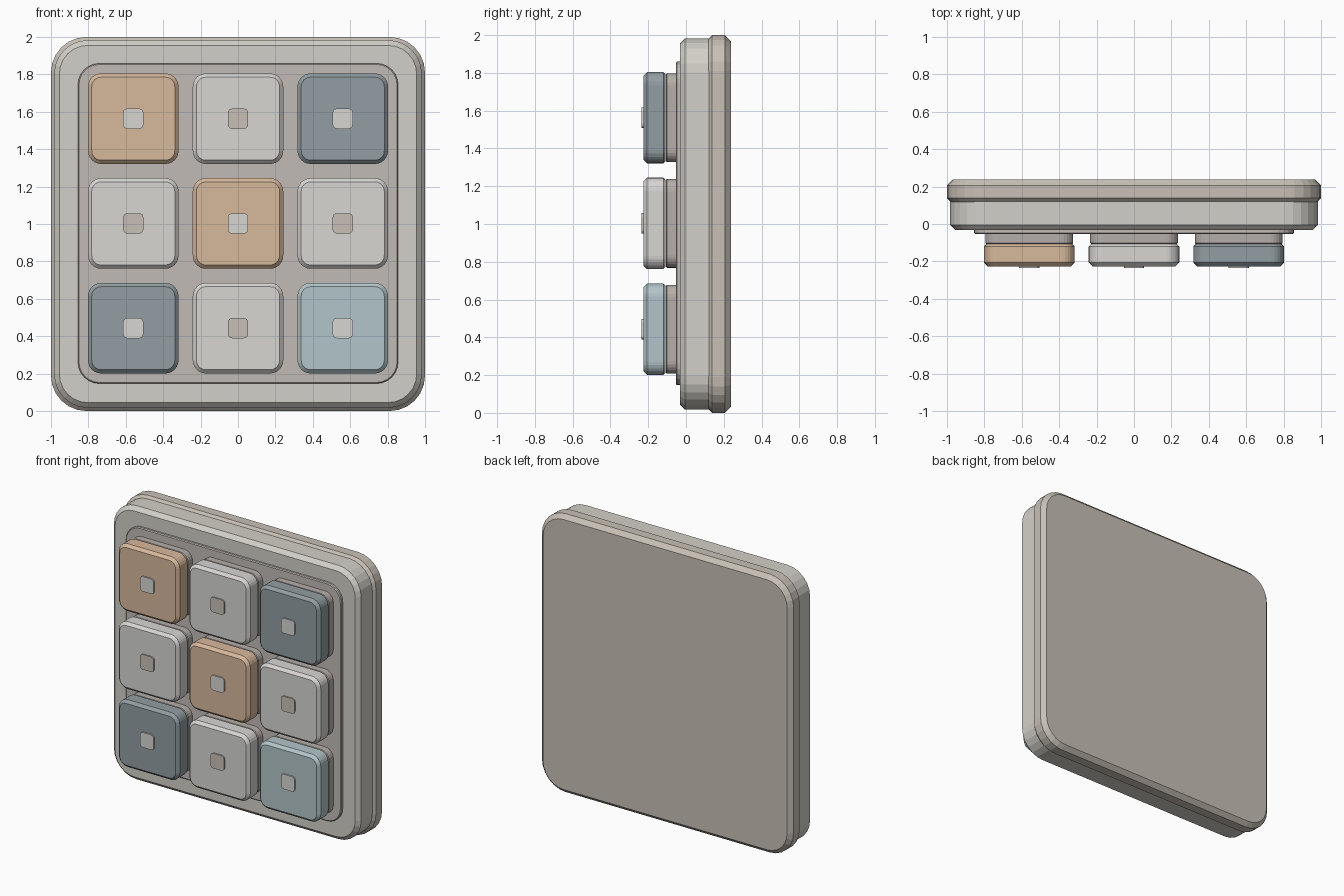
import bpy, bmesh
from math import sin, cos, pi

if "Cube" in bpy.data.objects:
    bpy.data.objects.remove(bpy.data.objects["Cube"])


def material(name, rgb):
    m = bpy.data.materials.new(name)
    m.diffuse_color = (*rgb, 1)
    m.use_nodes = True
    m.node_tree.nodes["Principled BSDF"].inputs["Base Color"].default_value = m.diffuse_color
    return m


LIGHT = material("light_grey", (0.68, 0.67, 0.65))
SHELL = material("shell_grey", (0.65, 0.63, 0.58))
TAUPE = material("taupe", (0.58, 0.53, 0.47))
DARK_TAUPE = material("dark_taupe", (0.47, 0.43, 0.40))
PANEL = material("panel_taupe", (0.54, 0.50, 0.47))
ORANGE = material("orange", (0.68, 0.48, 0.33))
SLATE = material("slate", (0.29, 0.34, 0.36))
BLUE = material("blue", (0.45, 0.56, 0.59))


def ring(half, r, steps):
    """Rounded square outline in x, z."""
    c = half - r
    pts = []
    for q, (sx, sz) in enumerate([(1, 1), (-1, 1), (-1, -1), (1, -1)]):
        for i in range(steps + 1):
            a = (q + i / steps) * pi / 2
            pts.append((sx * c + r * cos(a), sz * c + r * sin(a)))
    return pts


def slab(name, x, z, half, r, y0, y1, front, back, mat, steps=6):
    """Rounded square slab from y0 (front) to y1 (back) with chamfered rims."""
    sections = [(y0, front)] if front else []
    sections += [(y0 + front, 0), (y1 - back, 0)]
    if back:
        sections.append((y1, back))
    bm = bmesh.new()
    loops = [[bm.verts.new((px, y, pz)) for px, pz in ring(half - d, r - d, steps)]
             for y, d in sections]
    n = len(loops[0])
    for a, b in zip(loops, loops[1:]):
        for i in range(n):
            j = (i + 1) % n
            bm.faces.new((a[i], a[j], b[j], b[i]))
    bm.faces.new(loops[0])
    bm.faces.new(loops[-1][::-1])
    bmesh.ops.recalc_face_normals(bm, faces=bm.faces)
    me = bpy.data.meshes.new(name)
    bm.to_mesh(me)
    bm.free()
    me.materials.append(mat)
    ob = bpy.data.objects.new(name, me)
    ob.location = (x, 0, z)
    bpy.context.collection.objects.link(ob)
    return ob


# Housing: back plate, front shell and raised key panel
slab("back_plate", 0, 1, 1.0, 0.19, 0.11, 0.237, 0.028, 0.03, TAUPE)
slab("front_shell", 0, 1, 0.983, 0.18, -0.033, 0.125, 0.028, 0, SHELL)
slab("key_panel", 0, 1.003, 0.856, 0.115, -0.053, -0.02, 0.006, 0, PANEL)

# Keys, top row first: plinth, cap and small centre pip
COLORS = [[ORANGE, LIGHT, SLATE],
          [LIGHT, ORANGE, LIGHT],
          [SLATE, LIGHT, BLUE]]
for row, colors in enumerate(COLORS):
    for col, mat in enumerate(colors):
        x, z = (col - 1) * 0.56, 1.003 + (1 - row) * 0.56
        tag = f"_{row + 1}_{col + 1}"
        slab("key_base" + tag, x, z, 0.235, 0.065, -0.107, -0.045, 0.006, 0, DARK_TAUPE)
        slab("key_cap" + tag, x, z, 0.242, 0.07, -0.226, -0.108, 0.02, 0.012, mat)
        slab("key_pip" + tag, x, z, 0.054, 0.022, -0.235, -0.215, 0, 0,
             TAUPE if mat is LIGHT else LIGHT, 4)
